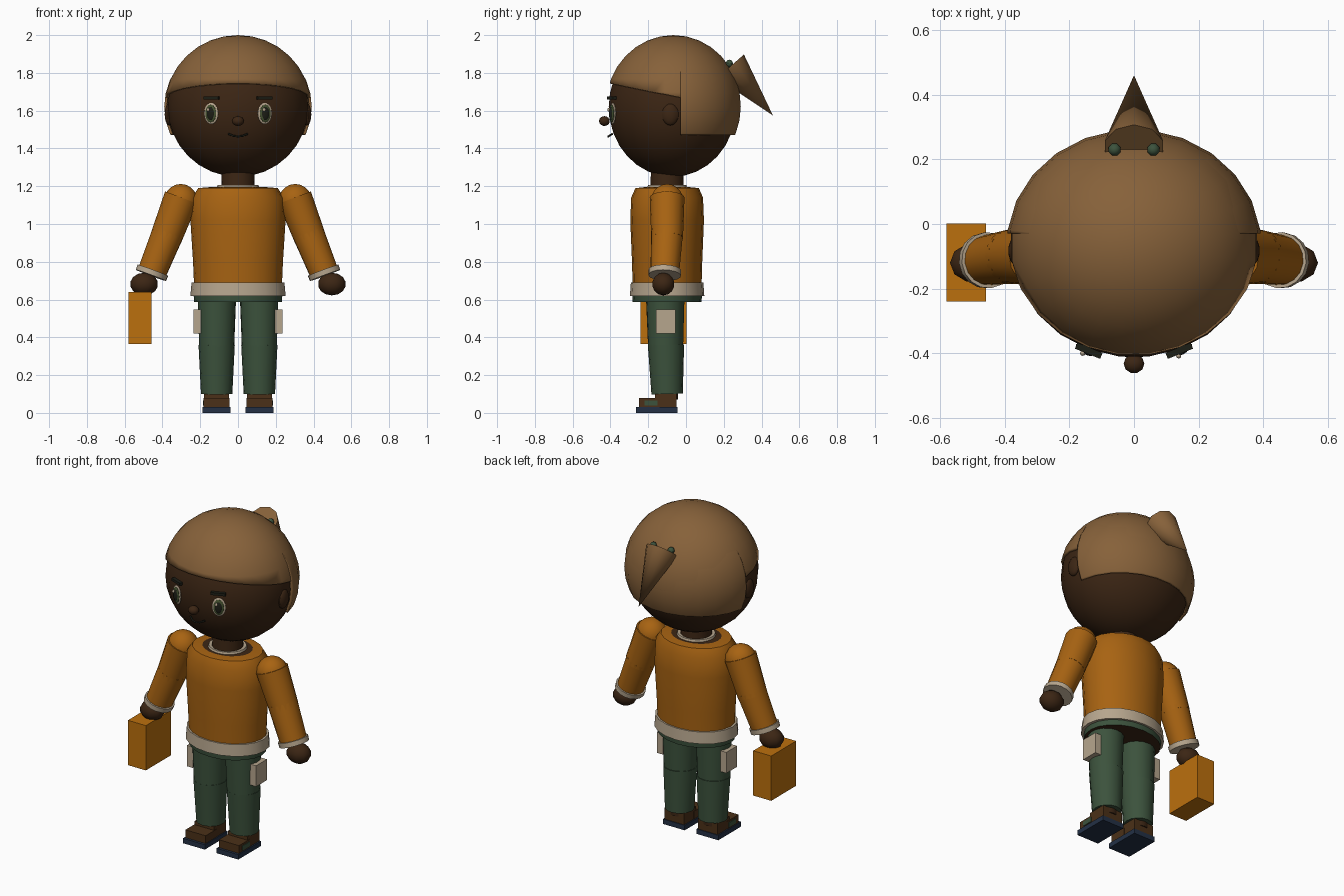
import bpy, bmesh, math
from mathutils import Matrix, Vector

if "Cube" in bpy.data.objects:
    bpy.data.objects.remove(bpy.data.objects["Cube"])


def material(name, r, g, b):
    m = bpy.data.materials.new(name)
    m.use_nodes = True
    m.diffuse_color = (r, g, b, 1)
    node = next(n for n in m.node_tree.nodes if n.type == "BSDF_PRINCIPLED")
    node.inputs["Base Color"].default_value = (r, g, b, 1)
    node.inputs["Roughness"].default_value = 0.8
    return m


SKIN = material("dark brown skin", .045, .019, .007)
HAIR = material("brown hair", .24, .12, .042)
SHIRT = material("orange cloth", .39, .125, .006)
CASE = material("bright orange", .5, .16, .004)
CREAM = material("cream", .47, .38, .27)
GREEN = material("dark green cloth", .045, .085, .046)
SHOE = material("brown leather", .07, .03, .009)
SOLE = material("navy sole", .017, .03, .06)
DARK = material("near black", .012, .013, .008)
IRIS = material("olive iris", .06, .085, .03)


def finish(bm, name, mats, matrix=None, sharp=40):
    """Turn a bmesh into an object, smooth except at sharp edges."""
    if matrix:
        bm.transform(matrix)
    bmesh.ops.recalc_face_normals(bm, faces=bm.faces)
    for f in bm.faces:
        f.smooth = True
    for e in bm.edges:
        e.smooth = e.calc_face_angle(0) < math.radians(sharp)
    me = bpy.data.meshes.new(name)
    bm.to_mesh(me)
    bm.free()
    for m in mats:
        me.materials.append(m)
    ob = bpy.data.objects.new(name, me)
    bpy.context.collection.objects.link(ob)
    return ob


def ball(name, mat, loc, size, turn=0, segs=16, rings=10, cuts=()):
    """Ellipsoid, optionally cut by planes (point, normal of the removed side)."""
    bm = bmesh.new()
    bmesh.ops.create_uvsphere(bm, u_segments=segs, v_segments=rings, radius=1)
    bm.transform(Matrix.Rotation(math.pi / segs, 4, "Z"))
    bm.transform(Matrix.LocRotScale(Vector(loc), Matrix.Rotation(turn, 3, "Z"), Vector(size)))
    for co, no in cuts:
        geom = bm.verts[:] + bm.edges[:] + bm.faces[:]
        bmesh.ops.bisect_plane(bm, geom=geom, plane_co=co, plane_no=no, clear_outer=True)
    return finish(bm, name, [mat])


def box(name, mat, lo, hi, turn=0):
    lo, hi = Vector(lo), Vector(hi)
    bm = bmesh.new()
    bmesh.ops.create_cube(bm, size=1)
    return finish(bm, name, [mat], Matrix.LocRotScale(
        (lo + hi) / 2, Matrix.Rotation(turn, 3, "Z"), hi - lo))


def side_box(name, mat, s, lo, hi):
    """Box given on the +x side, mirrored by sign s."""
    x = sorted((s * lo[0], s * hi[0]))
    return box(name, mat, (x[0], *lo[1:]), (x[1], *hi[1:]))


def rod(name, mat, p, q, r1, r2, segs=16):
    p, q = Vector(p), Vector(q)
    bm = bmesh.new()
    bmesh.ops.create_cone(bm, cap_ends=True, segments=segs, radius1=r1, radius2=r2,
                          depth=(q - p).length)
    rot = (q - p).to_track_quat("Z", "Y")
    return finish(bm, name, [mat], Matrix.LocRotScale((p + q) / 2, rot, None))


def tube(name, mats, rings, y=-.1, segs=20):
    """Stack of ellipses (z, rx, ry); caps use the last material."""
    bm = bmesh.new()
    loops = []
    for z, rx, ry in rings:
        loops.append([bm.verts.new((rx * math.cos(a), y + ry * math.sin(a), z))
                      for a in (2 * math.pi * i / segs for i in range(segs))])
    for a, b in zip(loops, loops[1:]):
        for i in range(segs):
            j = (i + 1) % segs
            bm.faces.new((a[i], a[j], b[j], b[i]))
    for cap in (loops[0], loops[-1]):
        bm.faces.new(cap).material_index = len(mats) - 1
    return finish(bm, name, mats)


# Head, neck and nose
ball("head", SKIN, (0, -.072, 1.62), (.375, .34, .37), segs=24, rings=16)
rod("neck", SKIN, (0, -.1, 1.15), (0, -.1, 1.3), .09, .085)
ball("nose", SKIN, (0, -.432, 1.545), (.032, .03, .026), segs=10, rings=8)

# Hair: fringe cap with a tilted edge, and a lower shell behind the ears
HC, HS = (0, -.067, 1.625), (.388, .36, .375)
fringe = ball("hair_cap", HAIR, HC, HS, segs=24, rings=16,
              cuts=[((0, -.03, 1.67), (0, -.2, -1))])
back = ball("hair_back", HAIR, (0, -.065, 1.62), (.394, .358, .368), segs=24, rings=16,
            cuts=[((0, -.03, 0), (0, -1, 0)), ((0, 0, 1.47), (0, 0, -1))])
for shell in (fringe, back):
    mod = shell.modifiers.new("thickness", "SOLIDIFY")
    mod.thickness = .014
    mod.offset = -1

# Ponytail and its ties
rod("ponytail", HAIR, (0, .235, 1.835), (0, .46, 1.575), .095, 0, 10)

# Face features, ears
for s, side in ((1, "left"), (-1, "right")):
    ball(side + "_ear", SKIN, (s * .365, -.083, 1.58), (.024, .045, .058), segs=12)
    ball(side + "_hair_tie", GREEN, (s * .06, .23, 1.85), (.02, .02, .02), segs=8, rings=6)
    turn = s * math.radians(22)
    out = Vector((math.sin(turn), -math.cos(turn), 0))
    across = Vector((math.cos(turn), math.sin(turn), 0))
    eye = Vector((s * .142, -.388, 1.585))
    layers = (("eye_white", CREAM, 0, 0, .041, .057), ("iris", IRIS, .006, 0, .031, .047),
              ("pupil", DARK, .010, 0, .021, .035), ("glint", CREAM, .017, 1, .008, .01))
    for part, mat, lift, shift, w, h in layers:
        pos = eye + out * lift + (across * -.011 + Vector((0, 0, .02))) * shift
        ball(side + "_" + part, mat, pos, (w, .008, h), turn)
    brow = Vector((s * .14, -.392, 1.668))
    half = Vector((.042, .01, .008))
    box(side + "_brow", DARK, brow - half, brow + half, turn)

# Mouth
curve = bpy.data.curves.new("mouth", "CURVE")
curve.dimensions = "3D"
curve.bevel_depth = .005
line = curve.splines.new("POLY")
line.points.add(4)
for i, p in enumerate(line.points):
    t = i / 2 - 1
    p.co = (t * .05, -.412 + .022 * t * t, 1.463 + .014 * t * t, 1)
curve.materials.append(DARK)
bpy.context.collection.objects.link(bpy.data.objects.new("mouth", curve))

# Sweater, hem, collar and waist
tube("sweater", [SHIRT, SKIN], [(.66, .232, .182), (.8, .238, .186), (1.02, .252, .195),
                                (1.14, .245, .19), (1.19, .21, .168), (1.195, .15, .12)])
tube("hem", [CREAM], [(.62, .252, .197), (.69, .246, .192)])
tube("collar", [CREAM, SKIN], [(1.185, .115, .108), (1.207, .108, .101), (1.205, .09, .085)])
tube("waist", [GREEN, SKIN], [(.588, .232, .182), (.64, .236, .186)])

for s, side in ((1, "left"), (-1, "right")):
    # Arm
    def at(x, y, z):
        return (s * x, y, z)
    ball(side + "_shoulder", SHIRT, at(.303, -.1, 1.122), (.09, .088, .09))
    rod(side + "_upper_arm", SHIRT, at(.3, -.1, 1.14), at(.382, -.1, .925), .092, .084)
    rod(side + "_forearm", SHIRT, at(.372, -.1, .95), at(.455, -.112, .745), .085, .077)
    rod(side + "_cuff", CREAM, at(.451, -.112, .755), at(.461, -.113, .728), .087, .086)
    ball(side + "_hand", SKIN, at(.497, -.12, .682), (.074, .062, .06), segs=10, rings=7)

    # Leg and pocket
    rod(side + "_thigh", GREEN, at(.112, -.11, .61), at(.113, -.108, .35), .102, .093)
    rod(side + "_shin", GREEN, at(.113, -.106, .36), at(.113, -.1, .1), .096, .083)
    rod(side + "_ankle", SKIN, at(.113, -.1, .07), at(.113, -.1, .12), .058, .058)
    side_box(side + "_pocket", CREAM, s, (.195, -.16, .42), (.235, -.055, .548))

    # Shoe
    side_box(side + "_sole", SOLE, s, (.04, -.265, 0), (.188, -.045, .03))
    side_box(side + "_toe", SHOE, s, (.045, -.25, .03), (.182, -.14, .078))
    side_box(side + "_heel", SHOE, s, (.047, -.165, .03), (.18, -.05, .1))
    side_box(side + "_shoe_stripe", GREEN, s, (.179, -.22, .038), (.186, -.15, .066))

# Carried case
box("carried_case", CASE, (-.58, -.24, .365), (-.458, .002, .64))
